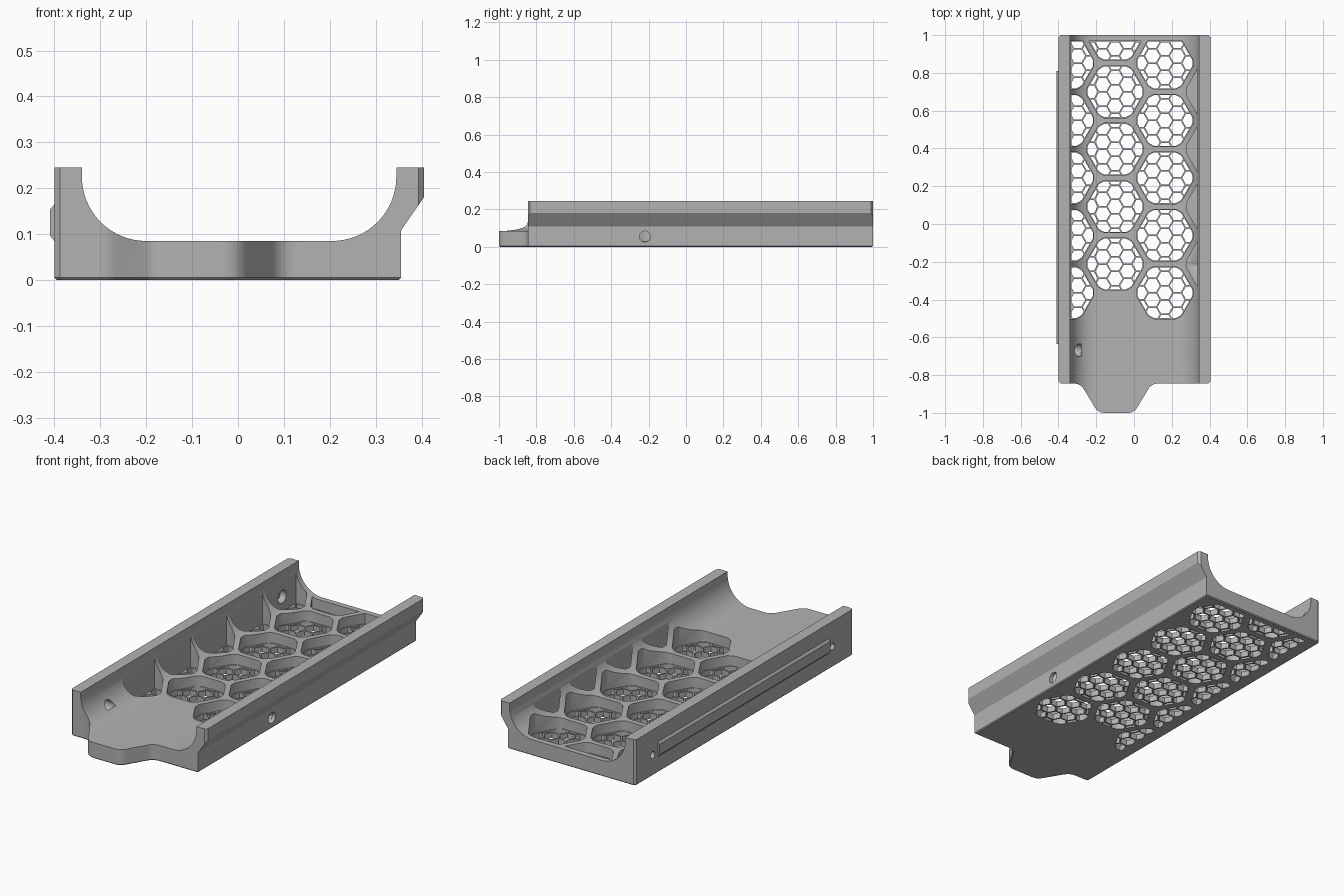
import bpy, bmesh
from math import sin, cos, pi, radians
from mathutils import Vector

old = bpy.data.objects.get("Cube")
if old:
    bpy.data.objects.remove(old, do_unlink=True)

grey = bpy.data.materials.new("plain grey")
grey.use_nodes = True
GREY = (0.45, 0.45, 0.45, 1)
grey.diffuse_color = GREY
grey.node_tree.nodes["Principled BSDF"].inputs["Base Color"].default_value = GREY


def ring(cx, cy, r, n, start=0.0, sweep=2 * pi, closed=True):
    steps = n if closed else n - 1
    return [(cx + r * cos(start + sweep * i / steps),
             cy + r * sin(start + sweep * i / steps)) for i in range(n)]


def clip(poly, window):
    """Convex counter-clockwise window clips a polygon."""
    for a, b in zip(window, window[1:] + window[:1]):
        def side(p):
            return (b[0] - a[0]) * (p[1] - a[1]) - (b[1] - a[1]) * (p[0] - a[0])
        result = []
        for p, q in zip(poly, poly[1:] + poly[:1]):
            sp, sq = side(p), side(q)
            if sp >= 0:
                result.append(p)
            if sp * sq < 0:
                t = sp / (sp - sq)
                result.append((p[0] + t * (q[0] - p[0]), p[1] + t * (q[1] - p[1])))
        poly = result
        if len(poly) < 3:
            return []
    return poly


def area(poly):
    return sum(p[0] * q[1] - q[0] * p[1] for p, q in zip(poly, poly[1:] + poly[:1])) / 2


def prisms(name, polys, lo, hi, axis="z"):
    """Extrude outlines along an axis into one object."""
    place = {"x": lambda a, b, h: (h, a, b), "y": lambda a, b, h: (a, h, b),
             "z": lambda a, b, h: (a, b, h)}[axis]
    bm = bmesh.new()
    for poly in polys:
        low = [bm.verts.new(place(a, b, lo)) for a, b in poly]
        high = [bm.verts.new(place(a, b, hi)) for a, b in poly]
        bm.faces.new(low)
        bm.faces.new(high)
        for i in range(len(poly)):
            j = (i + 1) % len(poly)
            bm.faces.new((low[i], low[j], high[j], high[i]))
    bmesh.ops.recalc_face_normals(bm, faces=bm.faces)
    mesh = bpy.data.meshes.new(name)
    bm.to_mesh(mesh)
    bm.free()
    mesh.materials.append(grey)
    obj = bpy.data.objects.new(name, mesh)
    bpy.context.scene.collection.objects.link(obj)
    return obj


def activate(obj):
    bpy.ops.object.select_all(action="DESELECT")
    obj.select_set(True)
    bpy.context.view_layer.objects.active = obj


def combine(obj, cutter, operation="DIFFERENCE"):
    cutter.hide_render = True
    mod = obj.modifiers.new("cut", "BOOLEAN")
    mod.operation, mod.solver, mod.object = operation, "EXACT", cutter
    activate(obj)
    bpy.ops.object.modifier_apply(modifier=mod.name)
    bpy.data.objects.remove(cutter, do_unlink=True)


def rounded(points):
    """Soften outline corners; each point is x, y, tangent length."""
    out = []
    for i, (x, y, t) in enumerate(points):
        p = Vector((x, y))
        if not t:
            out.append((x, y))
            continue
        before = Vector(points[i - 1][:2])
        after = Vector(points[(i + 1) % len(points)][:2])
        a = p + (before - p).normalized() * t
        b = p + (after - p).normalized() * t
        for k in range(8):
            s = k / 7
            out.append(tuple(a * (1 - s) ** 2 + p * 2 * s * (1 - s) + b * s * s))
    return out


# Channel cross-section with two curved inner walls
profile = [(-0.4, 0), (0.355, 0), (0.355, 0.108), (0.405, 0.18), (0.405, 0.245), (0.345, 0.245)]
profile += ring(0.205, 0.225, 0.14, 17, 0, -pi / 2, False)
profile += ring(-0.2, 0.225, 0.14, 17, -pi / 2, -pi / 2, False)
profile += [(-0.34, 0.245), (-0.4, 0.245)]
tray = prisms("tray_body", [profile], -1.1, 1.1, "y")

# Plan outline with the front tab
MID, FRONT = -0.095, -0.845
outline = rounded([
    (-0.42, FRONT + 0.032, 0), (-0.388, FRONT, 0),
    (MID - 0.188, FRONT, 0.035), (MID - 0.095, -1, 0.035),
    (MID + 0.095, -1, 0.035), (MID + 0.188, FRONT, 0.035),
    (0.393, FRONT, 0), (0.425, FRONT + 0.032, 0),
    (0.425, 0.968, 0), (0.393, 1, 0), (-0.388, 1, 0), (-0.42, 0.968, 0)])
combine(tray, prisms("outline_cutter", [outline], -0.1, 0.4), "INTERSECT")

# Small bevel around the underside
bm = bmesh.new()
bm.from_mesh(tray.data)
bmesh.ops.dissolve_limit(bm, angle_limit=radians(0.5), verts=bm.verts, edges=bm.edges)
rim = [e for e in bm.edges if all(abs(v.co.z) < 1e-4 for v in e.verts)]
bmesh.ops.bevel(bm, geom=rim, offset=0.005, segments=1, affect="EDGES", clamp_overlap=True)
bm.to_mesh(tray.data)
bm.free()

# Large hexagonal pockets above a thin grille floor
PITCH = 0.304
COLUMN = PITCH * cos(pi / 6)
FLOOR = 0.03


def pocket_shape(cx, cy, inset=0.0):
    r = (0.138 - inset) / cos(pi / 6)
    shape = clip(ring(cx, cy, r, 6), ring(cx, cy, 0.15 - inset, 48))
    x, lo, hi = 0.335 - inset, -0.81 + inset, 0.97 - inset
    return clip(shape, [(-x, lo), (x, lo), (x, hi), (-x, hi)])


pockets, holes = [], []
for col in range(-1, 3):
    cx = -0.1 + col * COLUMN
    for row in range(-4, 2):
        cy = 0.7 + (row + 0.5 * (col % 2)) * PITCH
        if col % 2 == 0 and (row == -4 or (col == 2 and row == 1)):
            continue
        if cy > 1.1 or cy < -0.75:
            continue
        pockets.append(pocket_shape(cx, cy))
        if col == 2:
            continue
        # Small grille holes, kept just inside their pocket
        window = pocket_shape(cx, cy, 0.004)
        for i in range(-2, 3):
            for j in range(-3, 4):
                cell = ring(cx + i * COLUMN / 4, cy + (j + 0.5 * (i % 2)) * PITCH / 4, 0.0393, 6)
                cell = clip(cell, window)
                if cell and area(cell) > 0.0002:
                    holes.append(cell)
combine(tray, prisms("pocket_cutter", pockets, FLOOR, 0.4))
combine(tray, prisms("grille_cutter", holes, -0.05, FLOOR + 0.02))

# Counterbored screw holes in the left-hand wall, one hole in the other wall
screws = [-0.668, 0.852]
combine(tray, prisms("screw_cutter", [ring(y, 0.11, 0.018, 24) for y in screws], -0.5, -0.3, "x"))
combine(tray, prisms("counterbore_cutter", [ring(y, 0.11, 0.034, 32) for y in screws], -0.37, -0.28, "x"))
combine(tray, prisms("side_hole_cutter", [ring(-0.22, 0.055, 0.029, 32)], 0.31, 0.5, "x"))

# Raised rail on the outer wall
rail = prisms("side_rail", [[(-0.395, 0.085), (-0.395, 0.165), (-0.4, 0.165),
                             (-0.41, 0.153), (-0.41, 0.097), (-0.4, 0.085)]], -0.635, 0.81, "y")

activate(tray)
bpy.ops.object.shade_smooth_by_angle(angle=radians(30))
